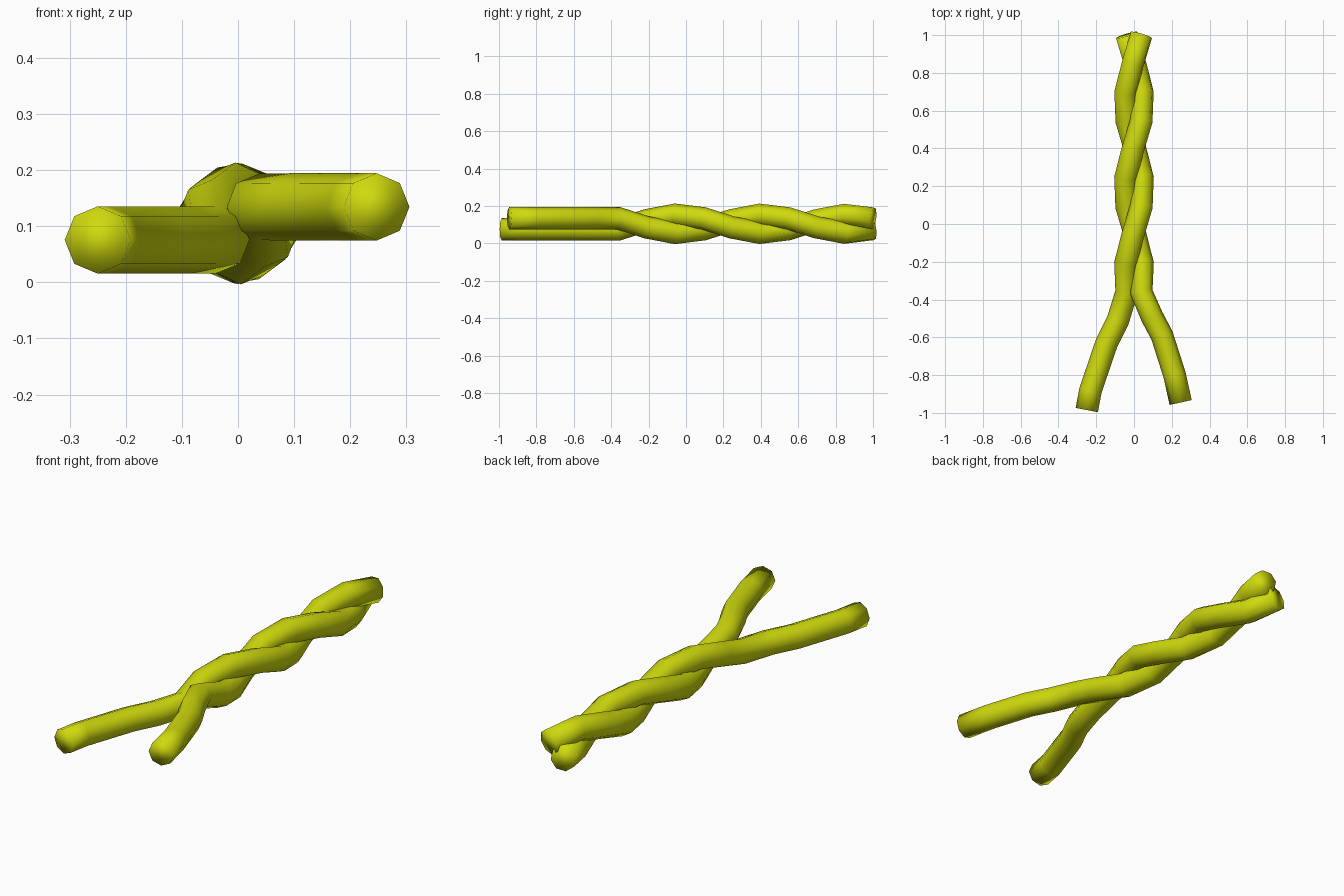
import bpy, bmesh
from math import sin, cos, pi, radians
from mathutils import Vector

cube = bpy.data.objects.get("Cube")
if cube:
    bpy.data.objects.remove(cube, do_unlink=True)

TUBE, COIL, MID = 0.06, 0.049, 0.105   # tube radius, helix radius, axis height
SIDES, STEP, START = 8, 0.1512, -0.36

# single flat colour
paint = bpy.data.materials.new("yellow_green")
colour = (0.62, 0.70, 0.004, 1)
paint.diffuse_color = colour
paint.use_nodes = True
paint.node_tree.nodes["Principled BSDF"].inputs["Base Color"].default_value = colour


def twist(angle):
    """Helix points, six per turn, running towards the back."""
    return [Vector((COIL * cos(radians(angle - 60 * i)), START + STEP * i,
                    MID + COIL * sin(radians(angle - 60 * i)))) for i in range(10)]


def strand(name, leg, angle):
    coil = twist(angle)
    path = [Vector((x, y, coil[0].z)) for x, y in leg] + coil
    bm = bmesh.new()
    rings = []
    up = Vector((0, 0, 1))
    for i, p in enumerate(path):
        ahead = (path[min(i + 1, len(path) - 1)] - p).normalized()
        behind = (p - path[max(i - 1, 0)]).normalized()
        tangent = (ahead + behind).normalized()
        # carry the section along the path without spinning it
        up = (up - tangent * up.dot(tangent)).normalized()
        side = tangent.cross(up)
        rings.append([bm.verts.new(p + TUBE * (side * cos(2 * pi * k / SIDES)
                                               + up * sin(2 * pi * k / SIDES)))
                      for k in range(SIDES)])
    for a, b in zip(rings, rings[1:]):
        for k in range(SIDES):
            n = (k + 1) % SIDES
            bm.faces.new((a[k], a[n], b[n], b[k]))
    # end caps
    bm.faces.new(rings[0])
    bm.faces.new(rings[-1])
    bmesh.ops.recalc_face_normals(bm, faces=bm.faces)
    for f in bm.faces:
        f.smooth = True
    mesh = bpy.data.meshes.new(name)
    bm.to_mesh(mesh)
    bm.free()
    mesh.materials.append(paint)
    bpy.context.collection.objects.link(bpy.data.objects.new(name, mesh))


# spread legs at the front, twisted together behind
strand("right_strand", [(-0.25, -0.985), (-0.23, -0.88), (-0.145, -0.63), (-0.085, -0.51)], 217)
strand("left_strand", [(0.247, -0.945), (0.215, -0.80), (0.148, -0.59), (0.095, -0.49)], 37)
